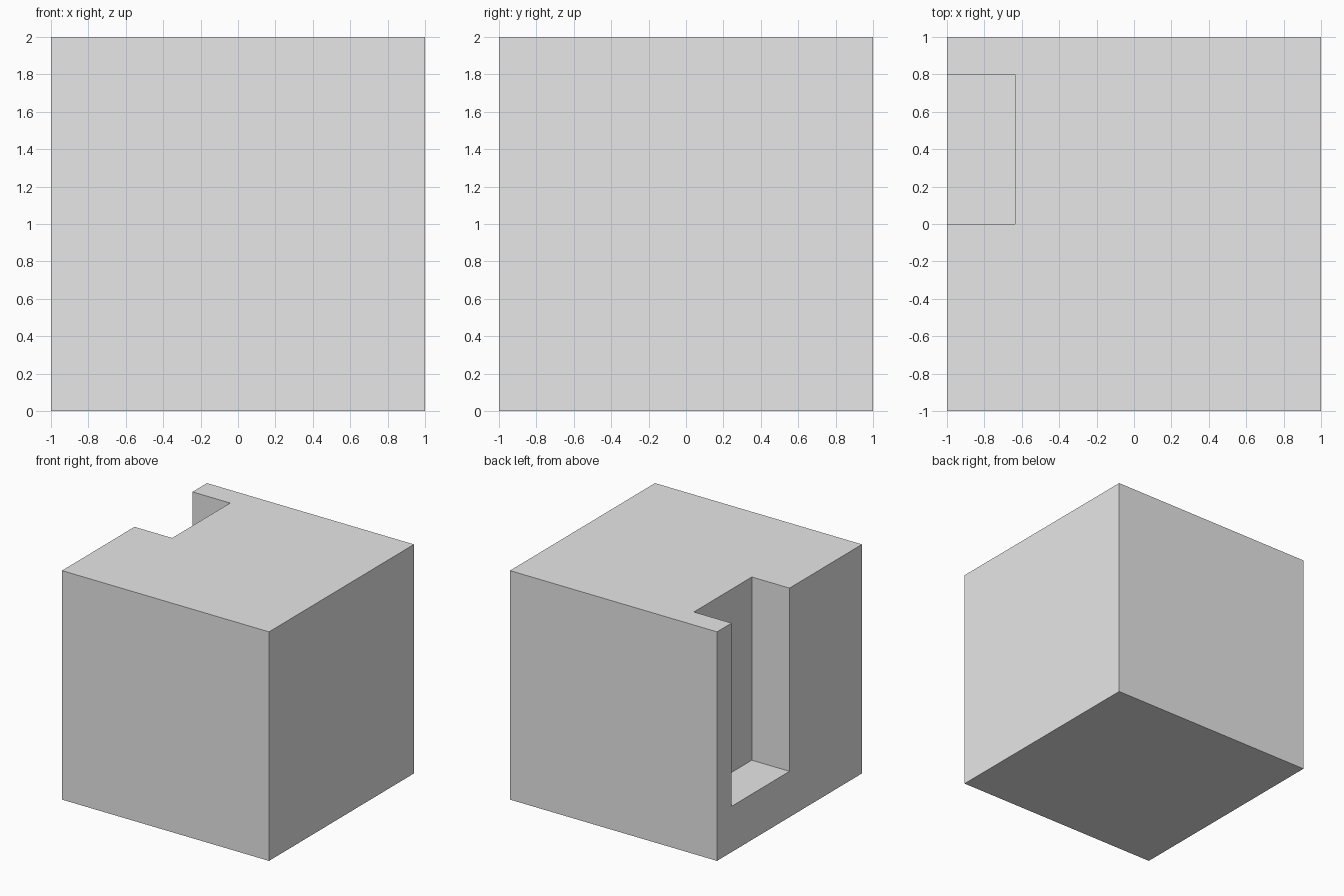
import bpy
import bmesh

# Remove the default cube
old = bpy.data.objects.get("Cube")
if old:
    bpy.data.objects.remove(old, do_unlink=True)

# Single light grey material
grey = bpy.data.materials.new("light grey")
grey.use_nodes = True
colour = (0.8, 0.8, 0.8, 1)
grey.diffuse_color = colour
grey.node_tree.nodes["Principled BSDF"].inputs["Base Color"].default_value = colour


def box(name, low, high):
    """Box object spanning two opposite corners."""
    mesh = bpy.data.meshes.new(name)
    bm = bmesh.new()
    bmesh.ops.create_cube(bm, size=1)
    for v in bm.verts:
        v.co = [l + (c + 0.5) * (h - l) for c, l, h in zip(v.co, low, high)]
    bm.to_mesh(mesh)
    bm.free()
    mesh.materials.append(grey)
    obj = bpy.data.objects.new(name, mesh)
    bpy.context.collection.objects.link(obj)
    return obj


# Solid block
block = box("slotted_block", (-1, -1, 0), (1, 1, 2))

# Slot open at the top and on the -x side
cutter = box("slot_cutter", (-1.2, 0, 0.4), (-0.636, 0.8, 2.2))
cutter.hide_render = True
cutter.hide_viewport = True
cutter.display_type = 'WIRE'

slot = block.modifiers.new("slot", 'BOOLEAN')
slot.operation = 'DIFFERENCE'
slot.solver = 'EXACT'
slot.object = cutter
